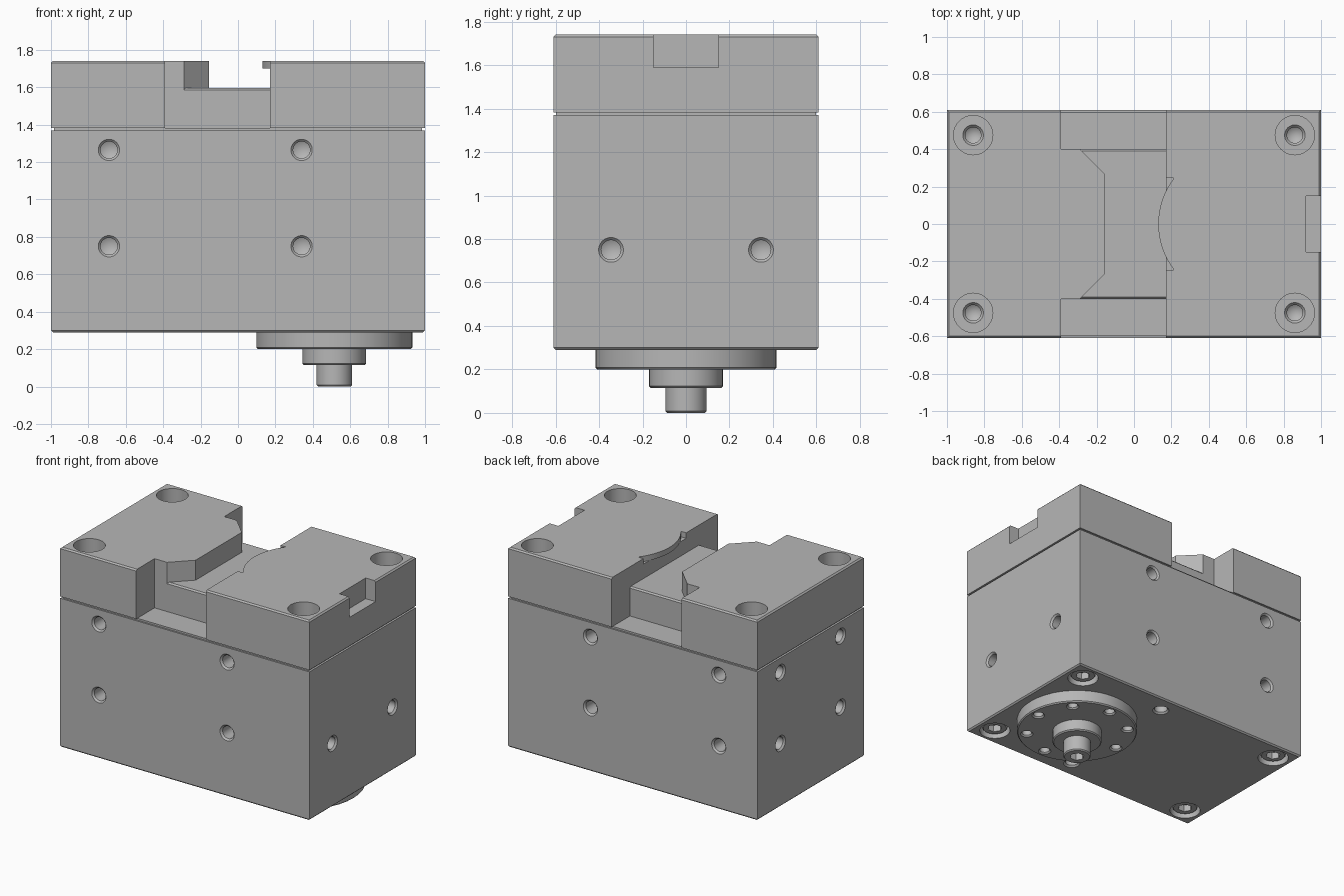
import bpy, bmesh, math
from mathutils import Vector, Matrix

if "Cube" in bpy.data.objects:
    bpy.data.objects.remove(bpy.data.objects["Cube"], do_unlink=True)

steel = bpy.data.materials.new("light_grey_steel")
steel.use_nodes = True
GREY = (0.47, 0.47, 0.47, 1)
steel.diffuse_color = GREY
steel.node_tree.nodes["Principled BSDF"].inputs["Base Color"].default_value = GREY

HX, HY = 1.0, 0.61          # half length and half width
BASE, SEAM, DECK, TOP = 0.29, 1.37, 1.383, 1.74
CX = 0.515                  # drive axis


def make(name, bm):
    bmesh.ops.recalc_face_normals(bm, faces=bm.faces)
    mesh = bpy.data.meshes.new(name)
    bm.to_mesh(mesh)
    bm.free()
    mesh.materials.append(steel)
    ob = bpy.data.objects.new(name, mesh)
    bpy.context.collection.objects.link(ob)
    return ob


def add_prism(bm, outline, z0, z1):
    face = bm.faces.new([bm.verts.new((x, y, z0)) for x, y in outline])
    ext = bmesh.ops.extrude_face_region(bm, geom=[face])
    verts = [g for g in ext["geom"] if isinstance(g, bmesh.types.BMVert)]
    bmesh.ops.translate(bm, verts=verts, vec=(0, 0, z1 - z0))


def prism(name, outline, z0, z1, chamfer=None, size=0.01):
    """Extrude an outline; chamfer the edges whose two ends satisfy a rule."""
    bm = bmesh.new()
    add_prism(bm, outline, z0, z1)
    if chamfer:
        edges = [e for e in bm.edges if chamfer(*[v.co for v in e.verts])]
        bmesh.ops.bevel(bm, geom=edges, offset=size, segments=1, affect='EDGES')
    return make(name, bm)


def rect(x0, x1, y0, y1):
    return [(x0, y0), (x1, y0), (x1, y1), (x0, y1)]


def add_lathe(bm, profile, pos, direction=(0, 0, 1), segs=40):
    """Revolve (radius, depth) points around an axis through pos."""
    part = bmesh.new()
    verts = [part.verts.new((r, 0, d)) for r, d in profile]
    edges = [part.edges.new(p) for p in zip(verts, verts[1:])]
    bmesh.ops.spin(part, geom=verts + edges, cent=(0, 0, 0), axis=(0, 0, 1),
                   angle=math.tau, steps=segs, use_duplicate=False)
    bmesh.ops.remove_doubles(part, verts=part.verts, dist=1e-5)
    bmesh.ops.recalc_face_normals(part, faces=part.faces)
    turn = Vector(direction).to_track_quat('Z', 'Y').to_matrix().to_4x4()
    part.transform(Matrix.Translation(pos) @ turn)
    tmp = bpy.data.meshes.new("tmp")
    part.to_mesh(tmp)
    part.free()
    bm.from_mesh(tmp)
    bpy.data.meshes.remove(tmp)


def lathe(name, profile, pos):
    bm = bmesh.new()
    add_lathe(bm, profile, pos)
    return make(name, bm)


def cut(ob, bm):
    """Subtract a cutter mesh and discard it."""
    tool = make("cutter", bm)
    tool.hide_render = True
    mod = ob.modifiers.new("cut", 'BOOLEAN')
    mod.operation, mod.solver, mod.object = 'DIFFERENCE', 'EXACT', tool
    bpy.context.view_layer.objects.active = ob
    bpy.ops.object.modifier_apply(modifier=mod.name)
    bpy.data.objects.remove(tool, do_unlink=True)


def bore(r, depth, sink=0.0):
    return [(0, -0.02), (r + sink, -0.02), (r + sink, 0), (r, sink),
            (r, depth), (0, depth + r * 0.5)]


def hexagon(r, depth):
    return [(0, -0.02), (r, -0.02), (r, depth), (0, depth)]


def on_rim(a, b):
    return (abs(abs(a.x) - HX) < 1e-4 and abs(a.x - b.x) < 1e-4) or \
           (abs(abs(a.y) - HY) < 1e-4 and abs(a.y - b.y) < 1e-4)


def top_rim(a, b):
    return min(a.z, b.z) > TOP - 1e-4 and on_rim(a, b)


# Main body with chamfered lower rim
body = prism("body", rect(-HX, HX, -HY, HY), BASE, SEAM,
             lambda a, b: max(a.z, b.z) < BASE + 1e-4)
holes = bmesh.new()
side_hole = bore(0.045, 0.15, 0.012)
for side in (-1, 1):
    for z in (0.75, 1.265):
        for x in (-0.69, 0.34):
            add_lathe(holes, side_hole, (x, side * HY, z), (0, -side, 0))
        add_lathe(holes, side_hole, (-HX, side * 0.345, z), (1, 0, 0))
    add_lathe(holes, side_hole, (HX, side * 0.345, 0.75), (-1, 0, 0))
    add_lathe(holes, bore(0.045, 0.1, 0.012), (0.16, side * 0.48, BASE))
    for x in (-0.86, 0.86):
        add_lathe(holes, hexagon(0.105, 0.12), (x, side * 0.475, BASE))
cut(body, holes)

# Recessed cap screws under the body
for i, (x, y) in enumerate(rect(-0.86, 0.86, -0.475, 0.475)):
    screw = lathe("cap_screw_%d" % (i + 1),
                  [(0, 0), (0.08, 0), (0.088, 0.008), (0.088, 0.1), (0, 0.1)], (x, y, 0.31))
    socket = bmesh.new()
    add_lathe(socket, hexagon(0.05, 0.05), (x, y, 0.31), segs=6)
    cut(screw, socket)

# Shallow groove plate between body and jaws
prism("seam_plate", rect(-HX + 0.015, HX - 0.015, -HY + 0.012, HY - 0.012), SEAM, DECK)

# Left jaw with tapered nose
nose = [(-HX, -HY), (-0.39, -HY), (-0.39, -0.4), (-0.29, -0.4), (-0.155, -0.265)]
left_jaw = prism("left_jaw", nose + [(x, -y) for x, y in reversed(nose)],
                 DECK, TOP, top_rim)

# Low slide between the jaws
prism("centre_slide", rect(-0.39, 0.17, -0.4, 0.4), DECK, 1.595,
      lambda a, b: min(a.z, b.z) > 1.59 and abs(a.y - b.y) < 1e-4)

# Right jaw with end slot and shallow pocket for the lip
right_jaw = prism("right_jaw", rect(0.17, HX, -HY, HY), DECK, TOP, top_rim)
slots = bmesh.new()
add_prism(slots, rect(0.92, 1.1, -0.15, 0.15), 1.59, 1.8)
add_prism(slots, rect(0.1, 0.21, -0.245, 0.245), 1.7, 1.8)
cut(right_jaw, slots)

# Curved lip overhanging the slide
half = math.asin(0.24 / 0.4)
arc = [half * (i / 12 - 1) for i in range(25)]
prism("curved_lip", [(0.53 - 0.4 * math.cos(a), 0.4 * math.sin(a)) for a in arc], 1.7, TOP)

# Counterbored bolt holes in both jaws
for jaw, x in ((left_jaw, -0.86), (right_jaw, 0.86)):
    bolts = bmesh.new()
    for y in (-0.475, 0.475):
        add_lathe(bolts, [(0, -0.02), (0.105, -0.02), (0.105, 0.17), (0.055, 0.17),
                          (0.042, 0.185), (0.042, 0.31), (0, 0.34)],
                  (x, y, TOP), (0, 0, -1))
    cut(jaw, bolts)

# Drive flange with ring of holes
c = 0.008
flange = lathe("drive_flange", [(0, 0.2), (0.417 - c, 0.2), (0.417, 0.2 + c),
                                (0.417, BASE), (0, BASE)], (CX, 0, 0))
ring = bmesh.new()
for i in range(8):
    a = i * math.tau / 8
    add_lathe(ring, bore(0.034, 0.055, 0.01),
              (CX + 0.35 * math.cos(a), 0.35 * math.sin(a), 0.2))
cut(flange, ring)

# Hub and socketed shaft
lathe("drive_hub", [(0, 0.115), (0.17 - c, 0.115), (0.17, 0.115 + c), (0.17, 0.2), (0, 0.2)],
      (CX, 0, 0))
shaft = lathe("drive_shaft", [(0, 0), (0.095 - c, 0), (0.095, c), (0.095, 0.115), (0, 0.115)],
              (CX, 0, 0))
socket = bmesh.new()
add_lathe(socket, hexagon(0.05, 0.07), (CX, 0, 0), segs=6)
cut(shaft, socket)

# Smooth round walls, keep edges sharp
for ob in bpy.context.collection.objects:
    ob.select_set(ob.type == 'MESH' and steel.name in ob.data.materials)
bpy.context.view_layer.objects.active = body
bpy.ops.object.shade_smooth_by_angle(angle=math.radians(30))
